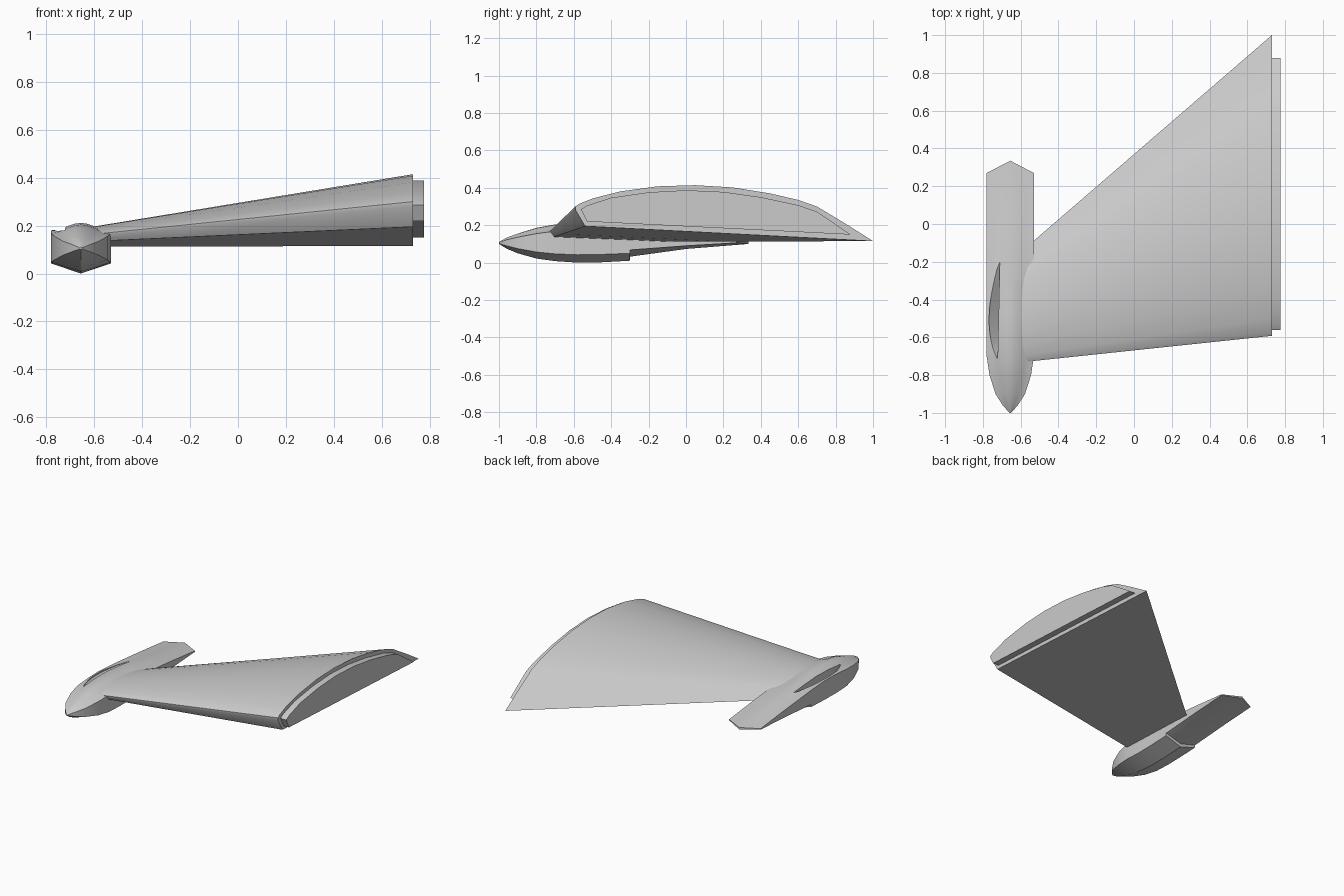
import bpy, bmesh, math

cube = bpy.data.objects.get("Cube")
if cube:
    bpy.data.objects.remove(cube, do_unlink=True)

grey = bpy.data.materials.new("plain grey")
grey.use_nodes = True
grey.diffuse_color = (0.6, 0.6, 0.6, 1)
grey.node_tree.nodes["Principled BSDF"].inputs["Base Color"].default_value = (0.6, 0.6, 0.6, 1)


def loft(name, rings):
    """Join closed rings of points into a capped solid."""
    bm = bmesh.new()
    loops = [[bm.verts.new(p) for p in ring] for ring in rings]
    n = len(loops[0])
    for a, b in zip(loops, loops[1:]):
        for i in range(n):
            j = (i + 1) % n
            bm.faces.new((a[i], a[j], b[j], b[i]))
    bm.faces.new(loops[0])
    bm.faces.new(loops[-1])
    bmesh.ops.recalc_face_normals(bm, faces=bm.faces)
    mesh = bpy.data.meshes.new(name)
    bm.to_mesh(mesh)
    bm.free()
    obj = bpy.data.objects.new(name, mesh)
    bpy.context.collection.objects.link(obj)
    mesh.materials.append(grey)
    return obj


def smooth(obj, degrees=30):
    bpy.ops.object.select_all(action='DESELECT')
    obj.select_set(True)
    bpy.context.view_layer.objects.active = obj
    bpy.ops.object.shade_smooth_by_angle(angle=math.radians(degrees))


# Wing: tip section (y, z) tapered linearly into the pod
TIP_X, ROOT_X = 0.73, -0.53
tip = [(-0.54, 0.195), (-0.59, 0.28), (-0.592, 0.3), (-0.57, 0.315), (-0.5, 0.343),
       (-0.35, 0.381), (-0.15, 0.408), (0.05, 0.414), (0.25, 0.402), (0.45, 0.37),
       (0.6, 0.335), (0.7, 0.3), (0.85, 0.21), (1.0, 0.115)]


def wing_ring(x):
    t = (TIP_X - x) / (TIP_X - ROOT_X)
    ring = []
    for y, z in tip:
        root_y = -0.725 + (y + 0.592) * 0.4
        root_z = 0.112 + (z - 0.115) * 0.32
        ring.append((x, y + (root_y - y) * t, z + (root_z - z) * t))
    return ring


wing = loft("wing", [wing_ring(x) for x in (-0.62, -0.2, 0.3, TIP_X)])
smooth(wing)

# Joint plate inset on the wing tip
plate = [(-0.53, 0.22), (-0.562, 0.285), (-0.53, 0.305), (-0.4, 0.347), (-0.2, 0.376),
         (0, 0.387), (0.2, 0.378), (0.4, 0.35), (0.6, 0.307), (0.7, 0.273), (0.88, 0.15)]
smooth(loft("tip_joint_plate", [[(x, y, z) for y, z in plate] for x in (0.72, 0.775)]))

# Pod: stations of y, half width, keel, lower edge, upper edge, crown
POD_X = -0.655
stations = [(-1, 0.004, 0.1, 0.103, 0.107, 0.11),
            (-0.96, 0.04, 0.075, 0.09, 0.122, 0.133),
            (-0.9, 0.078, 0.05, 0.075, 0.136, 0.155),
            (-0.8, 0.11, 0.022, 0.057, 0.155, 0.186),
            (-0.7, 0.125, 0.008, 0.047, 0.168, 0.204),
            (-0.58, 0.125, 0, 0.042, 0.178, 0.211),
            (-0.45, 0.125, 0.002, 0.044, 0.18, 0.21),
            (-0.301, 0.125, 0.01, 0.05, 0.17, 0.193),
            (-0.299, 0.125, 0.032, 0.068, 0.17, 0.193),
            (0, 0.125, 0.073, 0.09, 0.142, 0.15),
            (0.27, 0.125, 0.1, 0.106, 0.113, 0.113)]
STEPS = 10


def pod_ring(y, w, keel, low, side, crown, point=0):
    ring = [(POD_X + w, y, low), (POD_X, y + point, keel), (POD_X - w, y, low)]
    for i in range(STEPS + 1):
        u = -1 + 2 * i / STEPS
        z = side + (crown - side) * (0.5 + 0.5 * math.cos(math.pi * u))
        ring.append((POD_X + w * u, y + point * (1 - abs(u)), z))
    return ring


rings = [pod_ring(*s) for s in stations[:-1]]
rings.append(pod_ring(*stations[-1], point=0.065))  # pointed tail
pod = loft("pod", rings)

# Leaf-shaped recess with a floor sloping down to its straight inner side
leaf = []
for i in range(13):
    t = i / 12
    bulge = 0.004 + 0.046 * math.sin(math.pi * t ** 0.8)
    y = -0.71 + 0.52 * t
    xr = -0.722 + 0.012 * t
    xl = xr - bulge
    leaf.append([(xl, y, 0.25), (xl, y, 0.172), (xr, y, 0.178 - bulge), (xr, y, 0.25)])
cutter = loft("recess_cutter", leaf)
cutter.hide_render = True
cutter.hide_viewport = True
cut = pod.modifiers.new("recess", 'BOOLEAN')
cut.operation = 'DIFFERENCE'
cut.solver = 'EXACT'
cut.object = cutter
bpy.context.view_layer.objects.active = pod
bpy.ops.object.modifier_apply(modifier=cut.name)
bpy.data.objects.remove(cutter, do_unlink=True)
smooth(pod, 25)
